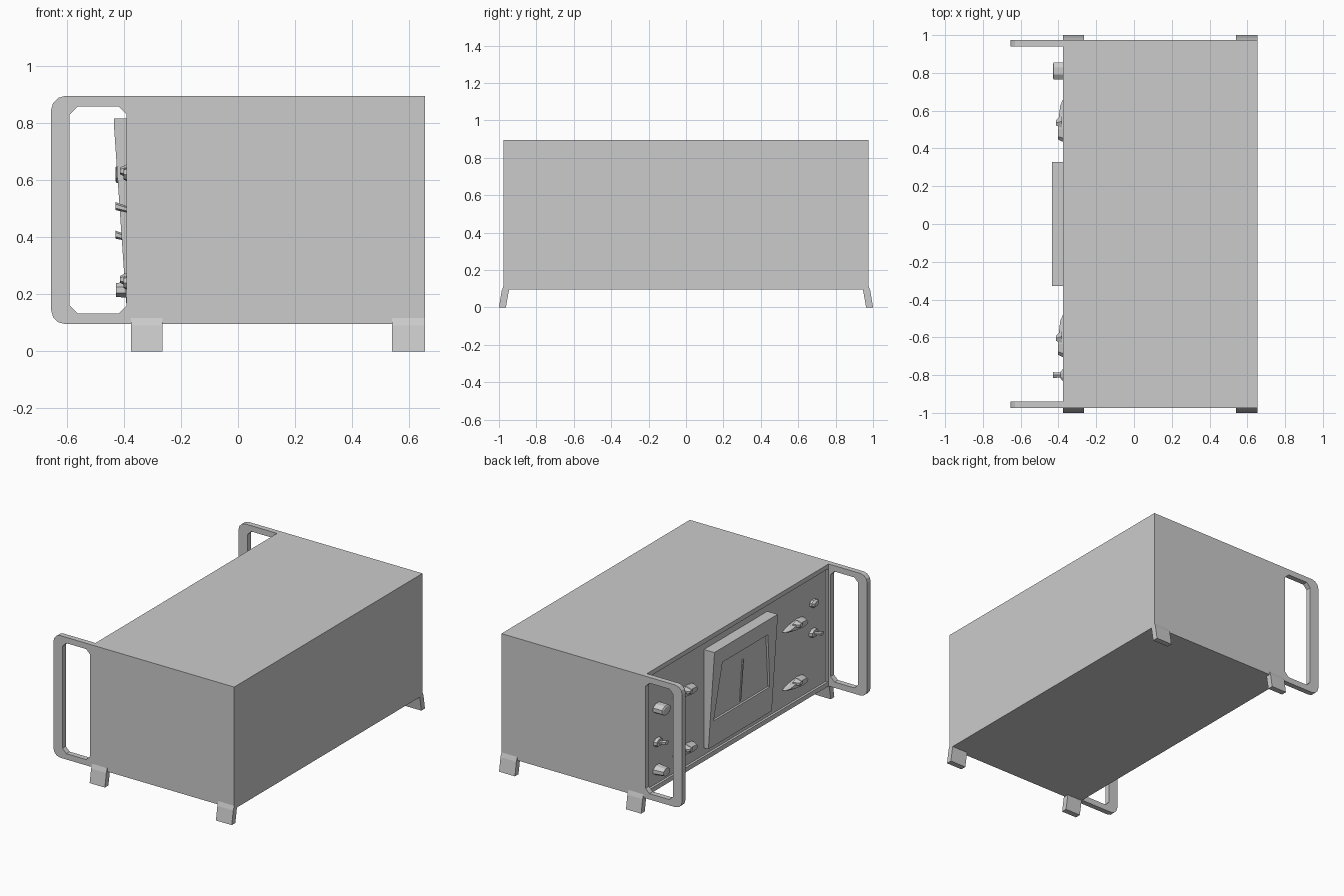
import bpy, bmesh
from math import cos, sin, pi

if "Cube" in bpy.data.objects:
    bpy.data.objects.remove(bpy.data.objects["Cube"])


def loft(name, rings):
    """Solid skinned through rings of equal point count, capped at both ends."""
    bm = bmesh.new()
    loops = [[bm.verts.new(p) for p in r] for r in rings]
    n = len(loops[0])
    for a, b in zip(loops, loops[1:]):
        for i in range(n):
            j = (i + 1) % n
            bm.faces.new((a[i], a[j], b[j], b[i]))
    bm.faces.new(loops[0])
    bm.faces.new(loops[-1])
    return finish(name, bm)


def finish(name, bm):
    bmesh.ops.recalc_face_normals(bm, faces=bm.faces)
    me = bpy.data.meshes.new(name)
    bm.to_mesh(me)
    bm.free()
    ob = bpy.data.objects.new(name, me)
    bpy.context.collection.objects.link(ob)
    return ob


def oval(x, y, z, ry, rz, n=8):
    """Ring facing -x."""
    return [(x, y + ry * cos(2 * pi * (i + .5) / n), z + rz * sin(2 * pi * (i + .5) / n))
            for i in range(n)]


def cut(target, cutter):
    cutter.hide_render = True
    cutter.hide_set(True)
    m = target.modifiers.new("cut", 'BOOLEAN')
    m.object = cutter
    m.solver = 'EXACT'


def box(name, x0, x1, y0, y1, z0, z1):
    return loft(name, [[(x, y0, z0), (x, y1, z0), (x, y1, z1), (x, y0, z1)] for x in (x0, x1)])


FRONT, PANEL = -0.375, -0.36

# cabinet with shallow recessed control panel
cabinet = box("cabinet", FRONT, 0.655, -0.975, 0.975, 0.095, 0.895)
cut(cabinet, box("panel_cutter", -0.5, PANEL, -0.935, 0.935, 0.125, 0.865))

# side handles: rounded frame with a chamfered opening, and bent feet
r = 0.05
corner = [(-0.655 + r - r * cos(a), 0.895 - r + r * sin(a)) for a in (0, pi / 6, pi / 3, pi / 2)]
outer = [(FRONT, 0.095)] + [(x, 0.99 - z) for x, z in reversed(corner)] + corner + [(FRONT, 0.895)]
c = 0.028
hx0, hx1, hz0, hz1 = -0.59, -0.39, 0.133, 0.857
hole = [(hx0 + c, hz0), (hx0, hz0 + c), (hx0, hz1 - c), (hx0 + c, hz1),
        (hx1 - c, hz1), (hx1, hz1 - c), (hx1, hz0 + c), (hx1 - c, hz0)]
foot = [(0.963, 0), (1.0, 0), (0.985, 0.09), (0.974, 0.12), (0.944, 0.12), (0.947, 0.09)]
for side, s in (("left", 1), ("right", -1)):
    handle = loft("handle_" + side, [[(x, s * y, z) for x, z in outer] for y in (0.94, 0.975)])
    cut(handle, loft("handle_cutter_" + side, [[(x, s * y, z) for x, z in hole] for y in (0.9, 1.0)]))
    for end, x0, x1 in (("front", -0.375, -0.265), ("rear", 0.54, 0.655)):
        loft(f"foot_{end}_{side}", [[(x, s * y, z) for y, z in foot] for x in (x0, x1)])

# sloping meter housing with sunken dial and needle
prof = [(PANEL, 0.17), (-0.392, 0.17), (-0.435, 0.795), (-0.435, 0.815), (PANEL, 0.815)]
meter = loft("meter_housing", [[(x, y, z) for x, z in prof] for y in (-0.328, 0.328)])
dial = [(-0.29, 0.345), (0.29, 0.345), (0.235, 0.715), (-0.235, 0.715)]
cut(meter, loft("dial_cutter", [[(-0.5, y, z) for y, z in dial],
                                [(-0.39 - 0.065 * (z - 0.345), y, z) for y, z in dial]]))
loft("meter_needle", [[(-0.385, -0.005, z), (-0.385, 0.005, z), (x, 0.005, z), (x, -0.005, z)]
                      for x, z in ((-0.396, 0.36), (-0.417, 0.64))])

# round knobs and indicator lamp
loft("knob_upper", [oval(PANEL, 0.81, 0.62, .048, .033), oval(-.425, 0.81, 0.62, .048, .033),
                    oval(-.43, 0.81, 0.62, .036, .025)])
loft("knob_lower", [oval(PANEL, 0.81, 0.215, .048, .033), oval(-.428, 0.81, 0.215, .036, .026)])
loft("indicator_lamp", [oval(PANEL, -0.8, 0.69, .036, .026), oval(-.375, -0.8, 0.69, .036, .026),
                        oval(-.388, -0.8, 0.69, .02, .015)])

# toggle switches
for name, y, z in (("left", 0.81, 0.395), ("right", -0.8, 0.495)):
    loft("toggle_base_" + name, [oval(PANEL, y, z, .042, .03), oval(-.378, y, z, .034, .024)])
    loft("toggle_lever_" + name, [oval(PANEL, y, z - .006, .012, .009, 6),
                                  oval(-.43, y, z + .014, .018, .014, 6)])

# selector knobs: tapered pointer plus centre cap
leaf = [(0.115, 0), (0.05, 0.02), (-0.04, 0.03), (-0.09, 0.024), (-0.11, 0),
        (-0.09, -0.024), (-0.04, -0.03), (0.05, -0.02)]
for col, y in (("left", 0.545), ("right", -0.595)):
    for row, z in (("upper", 0.62), ("lower", 0.24)):
        loft(f"selector_{row}_{col}",
             [[(PANEL, y + a, z + b) for a, b in leaf],
              [(-0.376, y + a, z + b) for a, b in leaf],
              [(-0.402 + 0.1 * max(a, 0), y + a * .8 - .01, z + b * .6) for a, b in leaf]])
        loft(f"selector_cap_{row}_{col}", [oval(-0.38, y, z + .012, .042, .028, 6),
                                           oval(-0.413, y - .01, z + .012, .016, .012, 6)])
